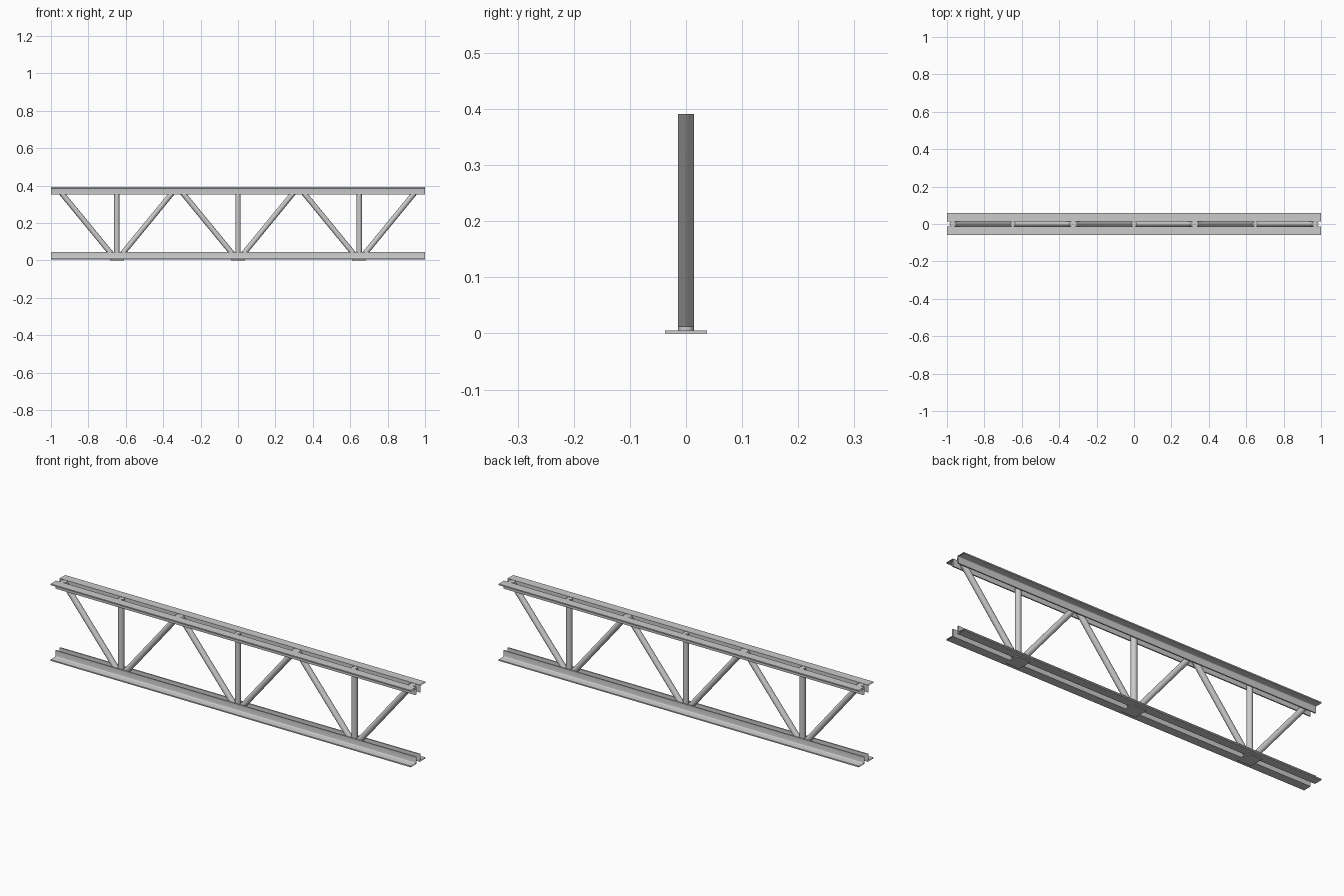
import bpy, bmesh, math
from math import sin, cos, pi

if "Cube" in bpy.data.objects:
    bpy.data.objects.remove(bpy.data.objects["Cube"])

TOP, PLATE_T = 0.392, 0.005
INNER, OUTER, LEG, THICK, ROOT = 0.0145, 0.058, 0.038, 0.006, 0.005
ROD_R, PITCH = 0.0142, 0.648


def make_object(name, bm, smooth=True):
    bmesh.ops.recalc_face_normals(bm, faces=bm.faces)
    mesh = bpy.data.meshes.new(name)
    bm.to_mesh(mesh)
    bm.free()
    ob = bpy.data.objects.new(name, mesh)
    bpy.context.collection.objects.link(ob)
    if smooth:
        bpy.ops.object.select_all(action='DESELECT')
        ob.select_set(True)
        bpy.context.view_layer.objects.active = ob
        bpy.ops.object.shade_smooth_by_angle(angle=math.radians(40))
    return ob


def loft(bm, rings, caps):
    rows = [[bm.verts.new(p) for p in ring] for ring in rings]
    n = len(rows[0])
    for a, b in zip(rows, rows[1:]):
        for i in range(n):
            bm.faces.new((a[i], a[(i + 1) % n], b[(i + 1) % n], b[i]))
    if caps:
        bm.faces.new(rows[0][::-1])
        bm.faces.new(rows[-1])


def angle_chord(name, side, z0, up):
    # L profile with a filleted root, open at both ends
    c = INNER + THICK + ROOT
    d = THICK + ROOT
    prof = [(INNER, 0), (OUTER, 0), (OUTER, THICK)]
    prof += [(c - ROOT * sin(t), d - ROOT * cos(t)) for t in (0, pi / 6, pi / 3, pi / 2)]
    prof += [(INNER + THICK, LEG), (INNER, LEG)]
    bm = bmesh.new()
    loft(bm, [[(x, side * y, z0 + up * z) for y, z in prof] for x in (-1, 1)], False)
    return make_object(name, bm)


def rod(name, x0, z0, x1, z1, sides=20):
    # round web bar with level-cut ends
    stretch = math.hypot(x1 - x0, z1 - z0) / (z1 - z0)
    bm = bmesh.new()
    rings = [[(x + ROD_R * stretch * cos(2 * pi * i / sides), ROD_R * sin(2 * pi * i / sides), z)
              for i in range(sides)] for x, z in ((x0, z0), (x1, z1))]
    loft(bm, rings, True)
    return make_object(name, bm)


# paired angle chords
for side, label in ((-1, "front"), (1, "back")):
    angle_chord(f"bottom_chord_{label}", side, PLATE_T + 0.001, 1)
    angle_chord(f"top_chord_{label}", side, TOP, -1)

# web bars and base plates at each node
for k in (-1, 0, 1):
    x = k * PITCH
    rod(f"vertical_bar_{k + 2}", x, PLATE_T, x, TOP - 0.001)
    for s, label in ((-1, "left"), (1, "right")):
        rod(f"diagonal_bar_{label}_{k + 2}", x + s * 0.009, 0.011, x + s * 0.321, TOP - 0.001)
    bm = bmesh.new()
    bmesh.ops.create_cube(bm, size=1)
    for v in bm.verts:
        v.co = (x + v.co.x * 0.075, v.co.y * 0.074, (v.co.z + 0.5) * PLATE_T)
    make_object(f"base_plate_{k + 2}", bm, False)
